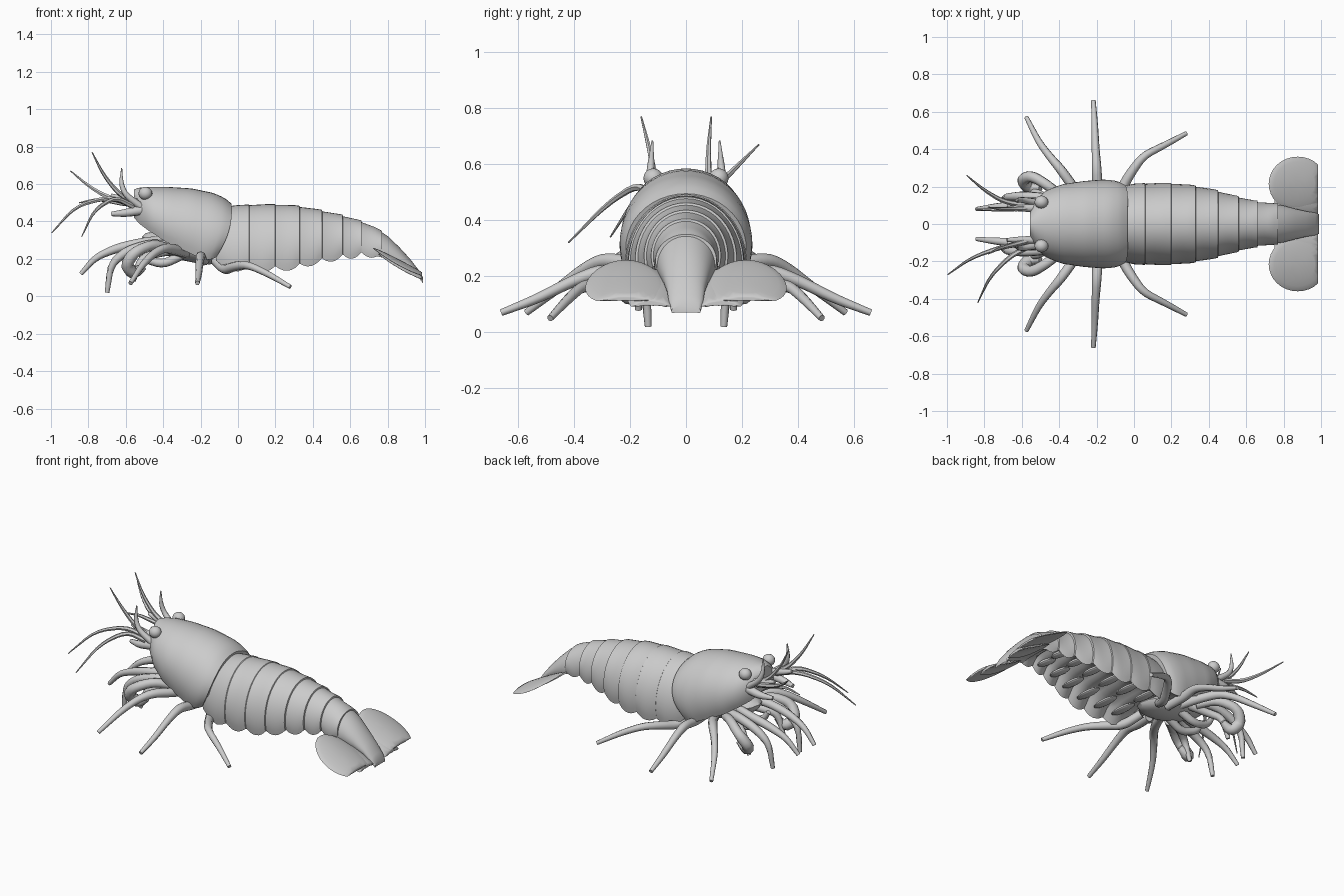
import bpy, bmesh, math
from mathutils import Vector, Matrix

if "Cube" in bpy.data.objects:
    bpy.data.objects.remove(bpy.data.objects["Cube"])


def finish(name, bm, angle=35):
    bmesh.ops.recalc_face_normals(bm, faces=bm.faces[:])
    me = bpy.data.meshes.new(name)
    bm.to_mesh(me)
    bm.free()
    ob = bpy.data.objects.new(name, me)
    bpy.context.collection.objects.link(ob)
    bpy.ops.object.select_all(action='DESELECT')
    bpy.context.view_layer.objects.active = ob
    ob.select_set(True)
    bpy.ops.object.shade_smooth_by_angle(angle=math.radians(angle))
    return ob


def interp(keys, x):
    for a, b in zip(keys, keys[1:]):
        if x <= b[0]:
            t = max(0, (x - a[0]) / (b[0] - a[0]))
            return [p + (q - p) * t for p, q in zip(a[1:], b[1:])]
    return list(keys[-1][1:])


def shell(name, rings, arc, sweep=None, n=28):
    """Arched body shell with a hollowed underside; ring = x, half width, top, bottom, hollow."""
    bm = bmesh.new()
    loops = []
    a = math.radians(arc)
    for x, w, zt, zb, hollow in rings:
        h = (zt - zb) / (1 - math.cos(a))
        zc = zt - h
        loop = []
        for i in range(n + 1):
            t = -a + 2 * a * i / n
            dx = sweep(x, (1 - math.cos(t)) / (1 - math.cos(a))) if sweep else 0
            loop.append(bm.verts.new((x + dx, w * math.sin(t), zc + h * math.cos(t))))
        e = w * math.sin(a)
        for i in range(1, 10):
            u = 1 - i / 5
            dx = sweep(x, 1) if sweep else 0
            loop.append(bm.verts.new((x + dx, e * u, zb + hollow * (1 - u ** 4))))
        loops.append(loop)
    m = len(loops[0])
    for p, q in zip(loops, loops[1:]):
        for i in range(m):
            j = (i + 1) % m
            bm.faces.new((p[i], p[j], q[j], q[i]))
    bm.faces.new(loops[0])
    bm.faces.new(loops[-1])
    return finish(name, bm)


def ball(name, c, r, tilt=0, seg=16):
    bm = bmesh.new()
    bmesh.ops.create_uvsphere(bm, u_segments=seg, v_segments=10, radius=1)
    bm.transform(Matrix.Translation(c) @ Matrix.Rotation(tilt, 4, 'Y') @ Matrix.Diagonal((*r, 1)))
    return finish(name, bm)


def tube(name, pts, radii, mirror=False, smooth=2, n=8):
    """Tapered jointed limb through the given points."""
    P = [Vector(p) for p in pts]
    R = list(radii)
    for _ in range(smooth):
        Q, S = [P[0]], [R[0]]
        for i in range(len(P) - 1):
            for t in (0.22, 0.78):
                Q.append(P[i].lerp(P[i + 1], t))
                S.append(R[i] + (R[i + 1] - R[i]) * t)
        P, R = Q + [P[-1]], S + [R[-1]]
    for s in ((1, -1) if mirror else (1,)):
        bm = bmesh.new()
        loops = []
        for i, p in enumerate(P):
            d = (P[min(i + 1, len(P) - 1)] - P[max(i - 1, 0)]).normalized()
            u = d.cross(Vector((0.13, 0.2, 1))).normalized()
            v = d.cross(u)
            loops.append([])
            for k in range(n):
                t = 2 * math.pi * k / n
                q = p + (u * math.cos(t) + v * math.sin(t)) * R[i]
                loops[-1].append(bm.verts.new((q.x, q.y * s, q.z)))
        for a, b in zip(loops, loops[1:]):
            for k in range(n):
                bm.faces.new((a[k], a[(k + 1) % n], b[(k + 1) % n], b[k]))
        bm.faces.new(loops[0])
        bm.faces.new(loops[-1])
        side = ('_left' if s > 0 else '_right') if mirror else ''
        finish(name + side, bm, 50)


# carapace with swept-back rear edge
cara = [(-.555, .07, .572, .42, .01), (-.53, .125, .58, .39, .02), (-.47, .18, .585, .345, .03),
        (-.38, .212, .585, .295, .04), (-.25, .23, .577, .245, .04), (-.13, .238, .552, .2, .03),
        (-.07, .232, .525, .195, .03), (-.035, .215, .495, .21, .04)]
rings = [(x, *interp(cara, x)) for x in [-.555 + .52 * i / 20 for i in range(21)]]
shell('carapace', rings, 118,
      lambda x, f: max(0, (x + .45) / .41) * (.03 * f - .11 * f * f) if x > -.45 else 0)

# abdomen: overlapping plates, scalloped along the lower edge
abd = [(-.12, .19, .475, .17, .05), (0, .215, .487, .135, .07), (.15, .22, .492, .135, .09),
       (.3, .21, .487, .145, .09), (.42, .185, .465, .175, .08), (.55, .148, .435, .2, .06),
       (.65, .122, .405, .212, .05), (.74, .11, .365, .212, .03), (.8, .1, .325, .2, .02)]
cuts = [-.12, .06, .2, .33, .45, .56, .66, .77]
rings = []
for a, b in zip(cuts, cuts[1:]):
    for k in range(7):
        f = k / 6
        x = a + (b - a) * (f * .98 + .01)
        w, zt, zb, d = interp(abd, x)
        g = .008 * (f - .5) * (1 if a > .3 else .45)
        rings.append((x, w + g, zt + g, zb + .028 * abs(2 * f - 1) ** 2 - .006, d))
shell('abdomen', rings, 108)

# central tail plate
shell('telson', [(.74, .108, .362, .215, .01), (.8, .098, .322, .2, .01), (.86, .082, .265, .175, .01),
                 (.92, .068, .2, .14, .01), (.97, .06, .135, .095, .005), (.99, .052, .1, .068, .003)], 105)

# tail fan lobes, sloping down to the rear
for s in (1, -1):
    for nm, cx, cy, rx, ry, lift in (('outer', .875, .215, .155, .145, .008), ('inner', .9, .125, .15, .085, -.008)):
        ob = ball('tail_fan_' + nm + ('_left' if s > 0 else '_right'), (0, 0, 0), (rx, ry, .012), seg=32)
        for v in ob.data.vertices:
            x = min(v.co.x + cx, .985)
            y = v.co.y + cy
            v.co = (x, y * s, v.co.z + .225 - .52 * (x - .73) + lift + .02 * (1 - (v.co.y / ry) ** 2))

# swimming limbs folded under the abdomen
for i, x in enumerate((0, .13, .26, .38, .49, .6)):
    w, zt, zb, d = interp(abd, x)
    for s in (1, -1):
        ball(f'swimmeret_{i}_{s}', (x, s * w * .45, zb + .05), (.06, w * .38, .018), math.radians(28))

# chest mass carrying the legs
ball('chest', (-.28, 0, .26), (.24, .13, .07), math.radians(14))

for s in (1, -1):
    ball('eye_left' if s > 0 else 'eye_right', (-.495, s * .117, .55), (.037, .035, .035))

# walking legs
legs = {
    'front_walking_leg': [(-.27, .08, .23), (-.32, .19, .245), (-.39, .29, .26), (-.45, .36, .23), (-.51, .44, .17), (-.575, .57, .07)],
    'middle_walking_leg': [(-.18, .08, .19), (-.195, .2, .2), (-.2, .3, .22), (-.205, .4, .185), (-.21, .53, .12), (-.217, .66, .07)],
    'rear_walking_leg': [(-.12, .08, .19), (-.07, .18, .14), (-.02, .27, .16), (.05, .365, .17), (.16, .42, .12), (.28, .485, .05)],
}
for nm, p in legs.items():
    tube(nm, p, (.026, .028, .026, .021, .018, .012), True)

# grasping legs and mouth limbs
tube('long_grasper', [(-.4, .07, .3), (-.5, .1, .29), (-.64, .1, .26), (-.76, .09, .21), (-.84, .08, .12)],
     (.025, .026, .025, .018, .012), True)
tube('lower_grasper', [(-.36, .1, .27), (-.47, .14, .28), (-.6, .15, .24), (-.68, .145, .17), (-.7, .135, .02)],
     (.026, .027, .026, .02, .012), True)
tube('folded_claw', [(-.36, .12, .25), (-.45, .2, .28), (-.55, .26, .24), (-.6, .235, .17), (-.56, .19, .12), (-.5, .19, .16)],
     (.025, .027, .03, .034, .036, .018), True)
tube('short_grasper', [(-.33, .09, .25), (-.44, .12, .23), (-.52, .17, .2), (-.56, .17, .08)],
     (.026, .025, .022, .012), True)
tube('inner_mouth_limb', [(-.3, .05, .22), (-.4, .06, .17), (-.5, .05, .2), (-.54, .05, .26)],
     (.026, .024, .022, .014), True)

# antenna bases
tube('antenna_base', [(-.43, .1, .47), (-.52, .115, .46), (-.6, .12, .445), (-.675, .1, .44)], (.03, .027, .022, .012), True)
tube('upper_antenna_base', [(-.43, .075, .5), (-.52, .085, .495), (-.62, .085, .52), (-.68, .085, .54)], (.026, .023, .018, .01), True)
tube('antenna_spine', [(-.52, .115, .48), (-.6, .13, .54), (-.625, .125, .6), (-.622, .12, .685)], (.02, .016, .013, .003), True)

# whip antennae, left and right differ
whips = [
    [(-.55, .085, .5), (-.64, .08, .55), (-.72, .08, .65), (-.78, .09, .77)],
    [(-.55, -.085, .5), (-.64, -.11, .55), (-.72, -.13, .65), (-.78, -.16, .77)],
    [(-.58, .1, .5), (-.7, .12, .53), (-.8, .18, .59), (-.895, .26, .67)],
    [(-.56, -.1, .49), (-.7, -.12, .53), (-.87, -.18, .48), (-.995, -.27, .34)],
    [(-.56, -.12, .48), (-.66, -.17, .53), (-.77, -.28, .46), (-.835, -.42, .32)],
    [(-.56, .09, .49), (-.64, .08, .5), (-.75, .075, .52), (-.85, .08, .5)],
]
for i, p in enumerate(whips):
    tube(f'whip_antenna_{i + 1}', p, (.015, .013, .009, .003), n=6)
